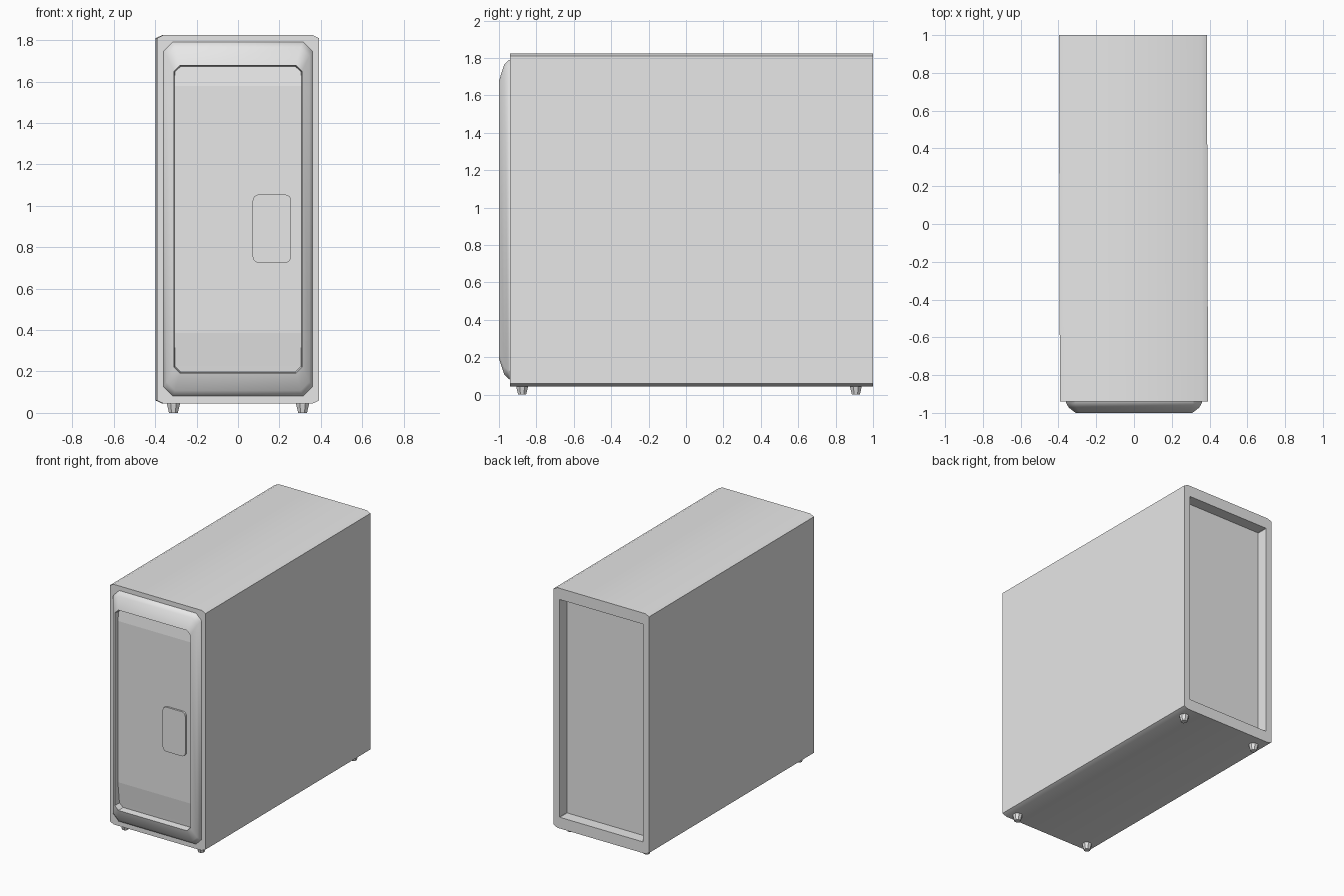
import bpy, bmesh
from math import sin, cos, pi

default = bpy.data.objects.get("Cube")
if default:
    bpy.data.objects.remove(default)

grey = bpy.data.materials.new("light_grey")
grey.use_nodes = True
colour = (0.8, 0.8, 0.8, 1)
grey.diffuse_color = colour
grey.node_tree.nodes["Principled BSDF"].inputs["Base Color"].default_value = colour


def ring(y, half_x, low, high, cut_x, cut_z, cx=0.0, steps=1):
    """Rectangle in the xz plane with cut (steps=1) or rounded corners."""
    points = []
    for i, (sx, sz) in enumerate([(1, 1), (-1, 1), (-1, -1), (1, -1)]):
        corner_x = cx + sx * (half_x - cut_x)
        corner_z = high - cut_z if sz > 0 else low + cut_z
        for k in range(steps + 1):
            a = (i + k / steps) * pi / 2
            points.append((corner_x + cut_x * cos(a), y, corner_z + cut_z * sin(a)))
    return points


def loft(name, rings, loop=False, smooth=None):
    """Skin a row of rings; close it with end caps, or into a loop."""
    bm = bmesh.new()
    rows = [[bm.verts.new(p) for p in r] for r in rings]
    pairs = list(zip(rows, rows[1:]))
    if loop:
        pairs.append((rows[-1], rows[0]))
    else:
        bm.faces.new(rows[0])
        bm.faces.new(rows[-1])
    for a, b in pairs:
        for i in range(len(a)):
            j = (i + 1) % len(a)
            bm.faces.new((a[i], a[j], b[j], b[i]))
    bmesh.ops.recalc_face_normals(bm, faces=bm.faces)
    mesh = bpy.data.meshes.new(name)
    bm.to_mesh(mesh)
    bm.free()
    mesh.materials.append(grey)
    obj = bpy.data.objects.new(name, mesh)
    bpy.context.collection.objects.link(obj)
    if smooth:
        bpy.ops.object.select_all(action="DESELECT")
        obj.select_set(True)
        bpy.context.view_layer.objects.active = obj
        bpy.ops.object.shade_smooth_by_angle(angle=smooth)
    return obj


# Case: long box with cut edges, very slightly skewed, recessed at the back
skew = -0.006
loft("case", [
    ring(-0.94, 0.392, 0.045, 1.825, 0.032, 0.015),
    ring(1.0, 0.392, 0.045, 1.825, 0.032, 0.015, skew),
    ring(1.0, 0.342, 0.128, 1.742, 0.002, 0.002, skew),
    ring(0.915, 0.342, 0.128, 1.742, 0.002, 0.002, skew),
], smooth=pi / 6)

# Front bezel: curved frame around the door opening
loft("front_bezel", [
    ring(-0.935, 0.362, 0.08, 1.793, 0.045, 0.045),
    ring(-0.95, 0.358, 0.085, 1.788, 0.045, 0.045),
    ring(-0.972, 0.345, 0.108, 1.766, 0.042, 0.042),
    ring(-1.0, 0.309, 0.193, 1.678, 0.028, 0.028),
    ring(-0.935, 0.303, 0.199, 1.672, 0.028, 0.028),
], loop=True, smooth=pi / 4.5)

# Door: upright panel whose top and bottom strips lean back
door_rows = [(0.195, 0.278, -0.95), (0.224, 0.306, -0.953), (0.385, 0.306, -0.97),
             (1.58, 0.306, -0.97), (1.648, 0.306, -0.96), (1.676, 0.278, -0.956)]
loft("door", [[(-w, y, z), (w, y, z), (w, -0.935, z), (-w, -0.935, z)]
              for z, w, y in door_rows])

# Handle plate on the door
loft("door_handle", [
    ring(y, 0.093, 0.725, 1.055, 0.03, 0.03, 0.164, steps=4)
    for y in (-0.965, -0.984)
], smooth=pi / 6)

# Feet: four tapered studs
for side, x in (("left", 0.312), ("right", -0.312)):
    for end, y in (("front", -0.876), ("back", 0.908)):
        loft(f"{end}_{side}_foot", [
            [(x + r * cos(i * pi / 4 + pi / 8), y + r * sin(i * pi / 4 + pi / 8), z)
             for i in range(8)]
            for z, r in ((0.05, 0.035), (0.038, 0.033), (0.0, 0.023))])
